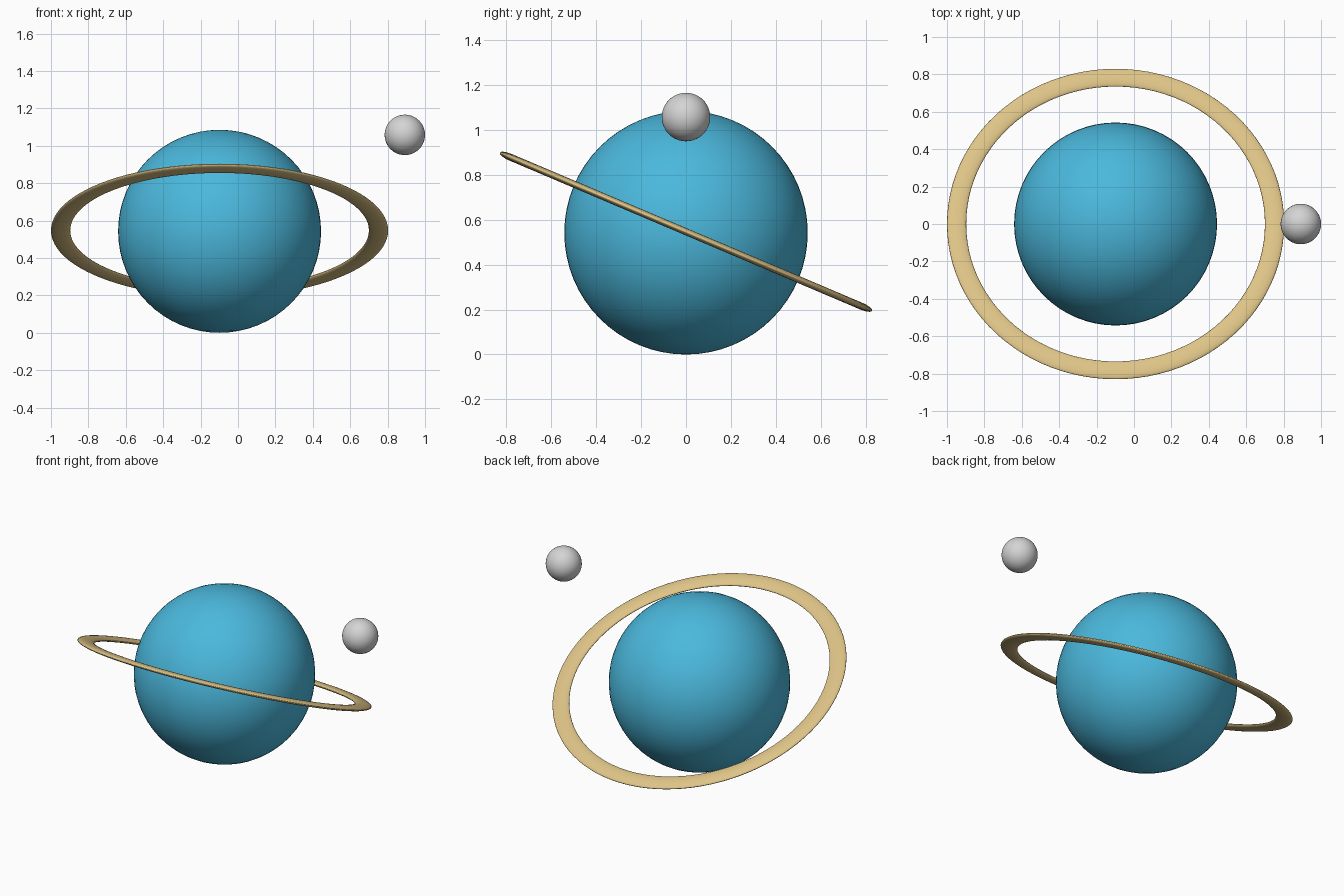
import bpy, math

if "Cube" in bpy.data.objects:
    bpy.data.objects.remove(bpy.data.objects["Cube"])

CENTRE = (-0.0985, 0, 0.5425)


def paint(obj, name, colour):
    mat = bpy.data.materials.new(name)
    mat.diffuse_color = (*colour, 1)
    mat.use_nodes = True
    mat.node_tree.nodes["Principled BSDF"].inputs["Base Color"].default_value = mat.diffuse_color
    obj.data.materials.append(mat)


def ball(name, centre, radius, colour_name, colour):
    bpy.ops.mesh.primitive_uv_sphere_add(segments=64, ring_count=32,
                                         radius=radius, location=centre)
    obj = bpy.context.object
    obj.name = name
    bpy.ops.object.shade_smooth()
    paint(obj, colour_name, colour)
    return obj


# Planet and its small moon
ball("planet", CENTRE, 0.5425, "sky blue", (0.07, 0.48, 0.72))
ball("moon", (0.892, 0, 1.058), 0.108, "light grey", (0.66, 0.66, 0.66))

# Flattened ring, tilted so its front edge is raised
bpy.ops.mesh.primitive_torus_add(major_segments=96, minor_segments=24,
                                 major_radius=0.85, minor_radius=0.0515,
                                 location=(CENTRE[0], 0, 0.547),
                                 rotation=(math.radians(-23), 0, 0))
ring = bpy.context.object
ring.name = "ring"
ring.scale.z = 0.3
bpy.ops.object.shade_smooth()
paint(ring, "sand", (0.73, 0.55, 0.24))
